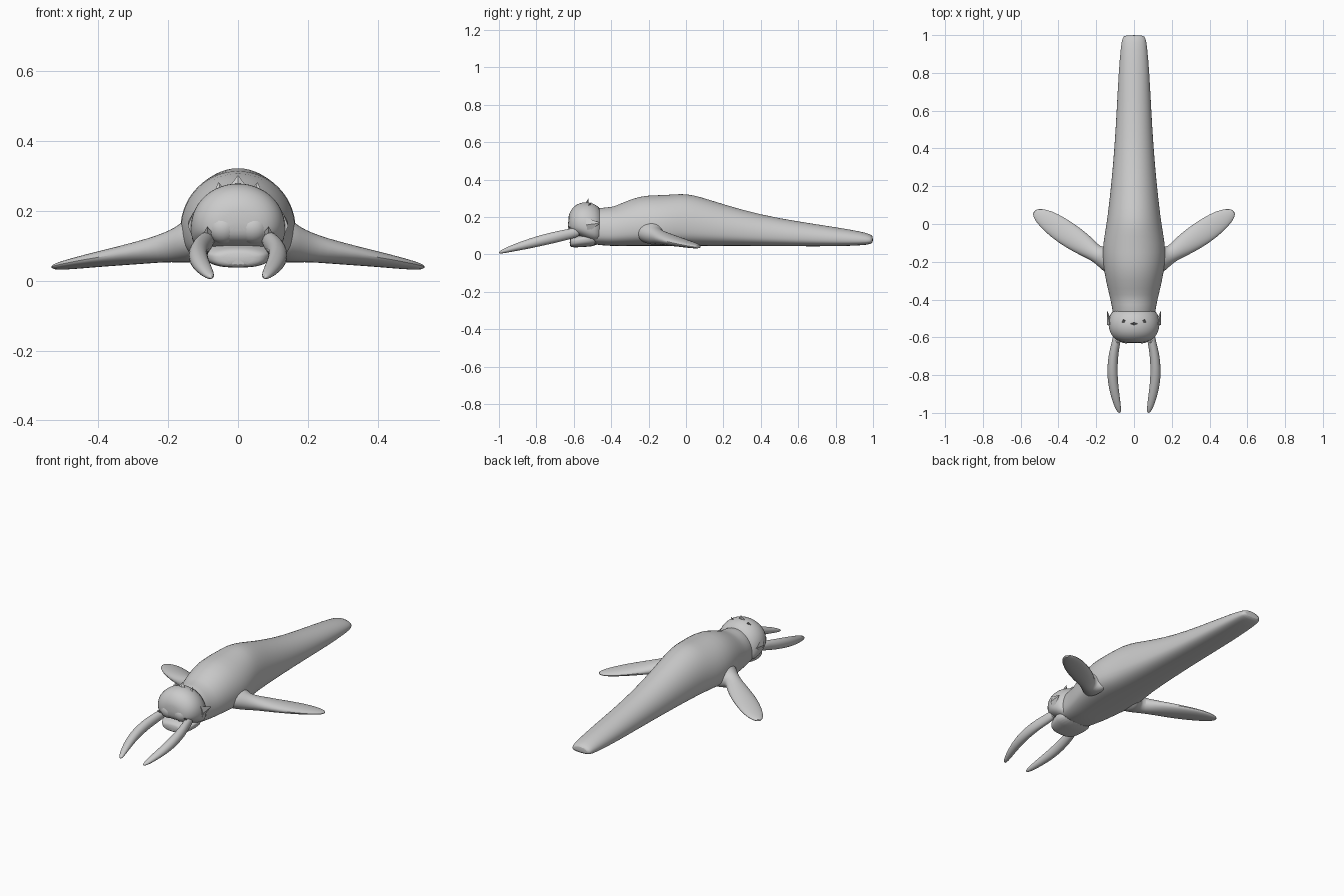
import bpy, bmesh
from math import sin, cos, pi, radians
from mathutils import Vector

if "Cube" in bpy.data.objects:
    bpy.data.objects.remove(bpy.data.objects["Cube"])

grey = bpy.data.materials.new("plain grey")
grey.use_nodes = True
grey.diffuse_color = (0.6, 0.6, 0.6, 1)
grey.node_tree.nodes["Principled BSDF"].inputs["Base Color"].default_value = (0.6, 0.6, 0.6, 1)


def finish(name, bm, subdiv=0, angle=50):
    bmesh.ops.recalc_face_normals(bm, faces=bm.faces)
    mesh = bpy.data.meshes.new(name)
    bm.to_mesh(mesh)
    bm.free()
    mesh.materials.append(grey)
    ob = bpy.data.objects.new(name, mesh)
    bpy.context.collection.objects.link(ob)
    if subdiv:
        ob.modifiers.new("smooth", "SUBSURF").levels = subdiv
    bpy.ops.object.select_all(action="DESELECT")
    ob.select_set(True)
    bpy.context.view_layer.objects.active = ob
    bpy.ops.object.shade_smooth_by_angle(angle=radians(angle))
    return ob


def skin(name, rings, subdiv=1, angle=50):
    """Bridge a list of point rings into a closed capped tube."""
    bm = bmesh.new()
    loops = [[bm.verts.new(p) for p in ring] for ring in rings]
    n = len(loops[0])
    for a, b in zip(loops, loops[1:]):
        for i in range(n):
            j = (i + 1) % n
            bm.faces.new((a[i], a[j], b[j], b[i]))
    bm.faces.new(loops[0])
    bm.faces.new(loops[-1])
    return finish(name, bm, subdiv, angle)


def dome_ring(y, hw, zb, zt, mid=0.38, n=28):
    """Rounded top, flattened belly."""
    zm = zb + (zt - zb) * mid
    ring = []
    for i in range(n):
        c, s = cos(2 * pi * i / n), sin(2 * pi * i / n)
        if s >= 0:
            ring.append((hw * c, y, zm + (zt - zm) * s))
        else:
            x = hw * abs(c) ** 0.75 * (1 if c > 0 else -1)
            ring.append((x, y, zm - (zm - zb) * abs(s) ** 0.7))
    return ring


def oval_ring(centre, u, v, a, b, n=14):
    c = Vector(centre)
    return [c + Vector(u) * a * cos(2 * pi * i / n) + Vector(v) * b * sin(2 * pi * i / n)
            for i in range(n)]


def spike(name, base, tip, radius, flat):
    """Four-sided thorn, thinned along the flat axis."""
    base, tip, flat = Vector(base), Vector(tip), Vector(flat).normalized()
    d = (tip - base).normalized()
    side = d.cross(flat).normalized()
    thin = side.cross(d)
    bm = bmesh.new()
    ring = [bm.verts.new(base + o) for o in
            (side * radius, thin * radius * 0.4, -side * radius, -thin * radius * 0.4)]
    top = bm.verts.new(tip)
    for i in range(4):
        bm.faces.new((ring[i], ring[(i + 1) % 4], top))
    bm.faces.new(ring)
    finish(name, bm, 0, 30)


# Long tapering body: y, half width, belly height, back height
body = [(-0.56, 0.10, 0.06, 0.22), (-0.45, 0.115, 0.048, 0.255), (-0.40, 0.125, 0.045, 0.25),
        (-0.35, 0.138, 0.045, 0.272), (-0.25, 0.16, 0.045, 0.315), (-0.15, 0.17, 0.045, 0.317),
        (-0.06, 0.157, 0.045, 0.322), (0.0, 0.146, 0.045, 0.326), (0.08, 0.136, 0.045, 0.308),
        (0.2, 0.122, 0.045, 0.268), (0.4, 0.104, 0.045, 0.212), (0.6, 0.092, 0.043, 0.176),
        (0.8, 0.082, 0.043, 0.146), (0.94, 0.070, 0.048, 0.122), (0.985, 0.062, 0.054, 0.108),
        (1.0, 0.052, 0.064, 0.097)]
skin("body", [dome_ring(*s) for s in body])

# Broad domed head
head = [(-0.44, 0.108, 0.06, 0.24), (-0.49, 0.133, 0.06, 0.272), (-0.53, 0.138, 0.075, 0.282),
        (-0.57, 0.130, 0.095, 0.276), (-0.60, 0.112, 0.108, 0.258), (-0.62, 0.085, 0.12, 0.23),
        (-0.63, 0.045, 0.145, 0.20)]
skin("head", [dome_ring(*s) for s in head])

# Lower jaw with a gap beneath the snout
jaw = [(-0.46, 0.11, 0.045, 0.13), (-0.54, 0.105, 0.04, 0.115), (-0.59, 0.09, 0.037, 0.10),
       (-0.612, 0.075, 0.038, 0.092), (-0.622, 0.05, 0.045, 0.08)]
skin("lower_jaw", [dome_ring(*s, mid=0.6) for s in jaw])

# Crown thorn on the centre line
spike("crown_centre", (0, -0.535, 0.255), (0, -0.52, 0.303), 0.035, (0, 1, 0))

for s, side in ((1, "left"), (-1, "right")):
    # Snout lobe
    bm = bmesh.new()
    bmesh.ops.create_uvsphere(bm, u_segments=20, v_segments=12, radius=1)
    for v in bm.verts:
        v.co = Vector((s * 0.042 + v.co.x * 0.048, -0.59 + v.co.y * 0.042, 0.152 + v.co.z * 0.046))
    finish(side + "_snout_lobe", bm)

    # Paddle flipper: centre x, y, z, chord half width, half thickness
    paddle = [(0.09, -0.17, 0.125, 0.14, 0.075), (0.145, -0.168, 0.115, 0.085, 0.065),
              (0.175, -0.168, 0.103, 0.054, 0.052), (0.205, -0.156, 0.096, 0.044, 0.044),
              (0.25, -0.122, 0.086, 0.057, 0.037), (0.32, -0.075, 0.074, 0.066, 0.030),
              (0.40, -0.02, 0.061, 0.066, 0.022), (0.47, 0.03, 0.049, 0.053, 0.016),
              (0.51, 0.055, 0.042, 0.034, 0.011), (0.53, 0.067, 0.039, 0.012, 0.006)]
    rings = []
    for i, (x, y, z, a, b) in enumerate(paddle):
        turn = radians(min(38, 13 * i))
        chord = (-s * sin(turn), cos(turn), 0)
        rings.append(oval_ring((s * x, y, z), chord, (0, 0, 1), a, b))
    skin(side + "_flipper", rings)

    # Bowed tusk: centre x, y, z, half width, half height
    tusk = [(0.085, -0.56, 0.122, 0.022, 0.026), (0.093, -0.62, 0.110, 0.023, 0.029),
            (0.108, -0.68, 0.096, 0.026, 0.031), (0.115, -0.76, 0.078, 0.028, 0.031),
            (0.113, -0.83, 0.060, 0.028, 0.028), (0.102, -0.90, 0.041, 0.025, 0.022),
            (0.088, -0.96, 0.023, 0.019, 0.015), (0.080, -0.99, 0.013, 0.012, 0.009),
            (0.077, -1.0, 0.010, 0.005, 0.004)]
    skin(side + "_tusk", [oval_ring((s * x, y, z), (1, 0, 0), (0, 0, 1), a, b)
                          for x, y, z, a, b in tusk])

    # Thorns: crown, cheek and tusk collar
    spike(side + "_crown", (s * 0.047, -0.535, 0.235), (s * 0.056, -0.505, 0.283), 0.03, (s * 0.3, 1, 0))
    spike(side + "_cheek", (s * 0.128, -0.53, 0.158), (s * 0.143, -0.457, 0.168), 0.04, (1, 0, 0))
    spike(side + "_collar", (s * 0.085, -0.60, 0.12), (s * 0.088, -0.632, 0.155), 0.025, (0, 1, 0))
